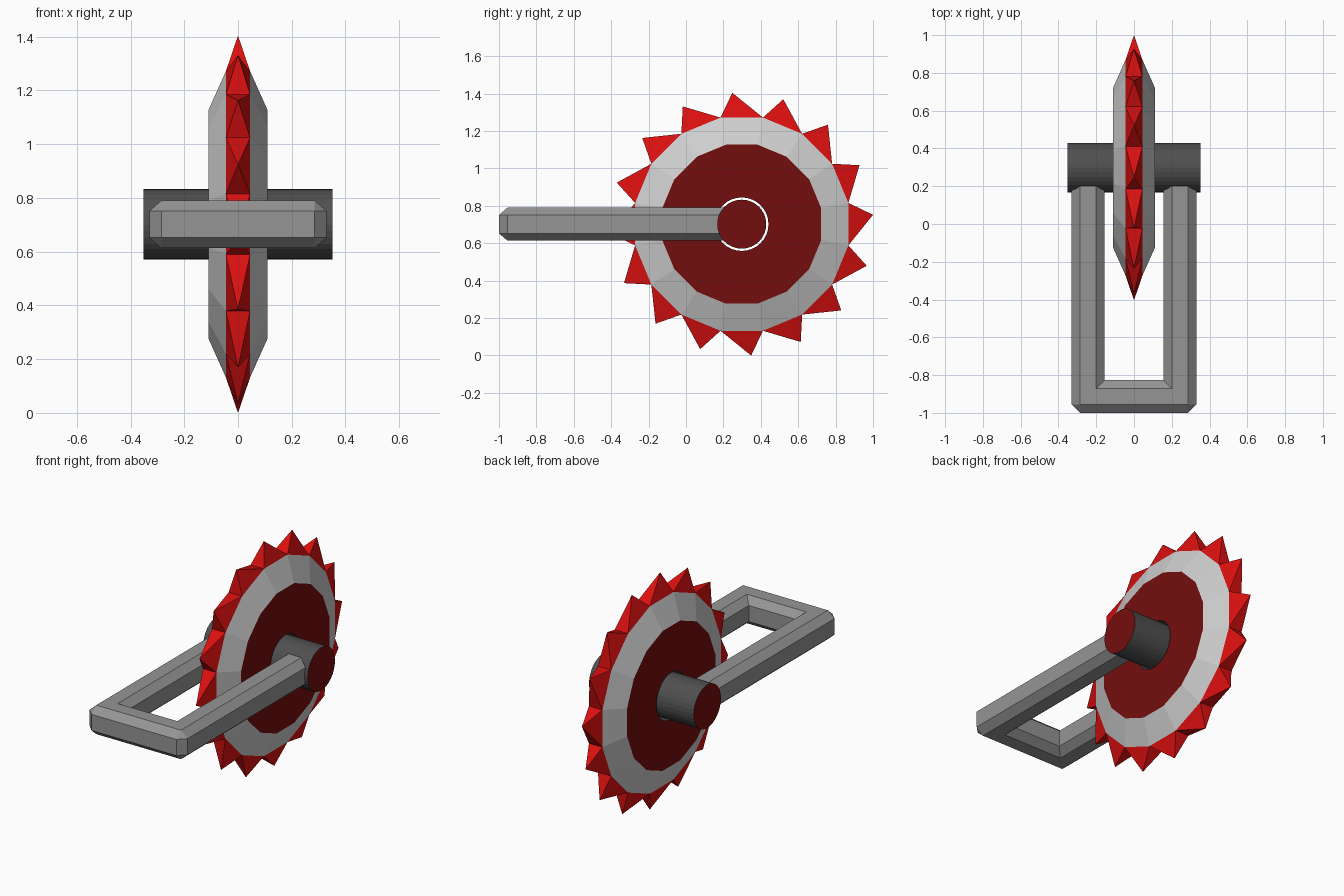
import bpy, bmesh, math

if "Cube" in bpy.data.objects:
    bpy.data.objects.remove(bpy.data.objects["Cube"])

CY, CZ = 0.298, 0.702      # wheel centre
N = 16                     # wheel sides and teeth


def material(name, rgb):
    m = bpy.data.materials.new(name)
    m.diffuse_color = (*rgb, 1)
    m.use_nodes = True
    m.node_tree.nodes["Principled BSDF"].inputs["Base Color"].default_value = m.diffuse_color
    return m


RED = material("bright red", (0.72, 0.005, 0.005))
DARK_RED = material("dark red", (0.175, 0.004, 0.004))
LIGHT = material("light grey", (0.62, 0.62, 0.62))
GREY = material("handle grey", (0.30, 0.30, 0.30))
DARK = material("dark grey", (0.08, 0.08, 0.08))


def finish(bm, name, mats):
    bmesh.ops.remove_doubles(bm, verts=bm.verts, dist=1e-5)
    bmesh.ops.recalc_face_normals(bm, faces=bm.faces)
    mesh = bpy.data.meshes.new(name)
    bm.to_mesh(mesh)
    bm.free()
    for m in mats:
        mesh.materials.append(m)
    ob = bpy.data.objects.new(name, mesh)
    bpy.context.collection.objects.link(ob)
    return ob


def ring(bm, x, r, n, start=0.0):
    """Circle of vertices around the wheel axis."""
    return [bm.verts.new((x, CY + r * math.cos(start + math.tau * i / n),
                          CZ + r * math.sin(start + math.tau * i / n))) for i in range(n)]


def bridge(bm, a, b, mat=0, closed=True):
    n = len(a)
    for i in range(n if closed else n - 1):
        j = (i + 1) % n
        bm.faces.new((a[i], a[j], b[j], b[i])).material_index = mat


# Wheel disc: flat dark red sides, sloped grey shoulders, open hub hole
bm = bmesh.new()
half = math.pi / N
holes, rims = [], []
for side in (-1, 1):
    hole = ring(bm, side * 0.11, 0.143, 2 * N, half)
    inner = ring(bm, side * 0.11, 0.425 / math.cos(half), N, half)
    rim = ring(bm, side * 0.045, 0.57 / math.cos(half), N, half)
    for k in range(N):
        bm.faces.new((inner[k], inner[(k + 1) % N], hole[(2 * k + 2) % (2 * N)],
                      hole[2 * k + 1], hole[2 * k])).material_index = 1
    bridge(bm, inner, rim, 0)
    holes.append(hole)
    rims.append(rim)
bridge(bm, holes[0], holes[1], 2)
bridge(bm, rims[0], rims[1], 3)
finish(bm, "wheel_disc", [LIGHT, DARK_RED, DARK, RED])

# Teeth: leaning pyramids, one on each rim flat
bm = bmesh.new()
left, right = (ring(bm, x, 0.57 / math.cos(half), N, half) for x in (-0.045, 0.045))
tips = ring(bm, 0, 0.704, N, 2 * half + math.radians(4.1))
for k in range(N):
    j = (k + 1) % N
    base = (left[k], left[j], right[j], right[k])
    for i in range(4):
        bm.faces.new((base[i], base[(i + 1) % 4], tips[k]))
finish(bm, "teeth", [RED])

# Axle: cylinder with dark red end caps
bm = bmesh.new()
ends = [ring(bm, x, 0.131, 32) for x in (-0.352, 0.352)]
bridge(bm, ends[0], ends[1], 0)
for e in ends:
    bm.faces.new(e).material_index = 1
finish(bm, "axle", [DARK, DARK_RED])

# Handle: chamfered bar swept around a U with cut outer corners
W, C, H, F = 0.0875, 0.0425, 0.088, 0.049
SECTION = [(W, F), (C, H), (-C, H), (-W, F), (-W, -F), (-C, -H), (C, -H), (W, -F)]
AX, AY = 0.2425, -0.9125
stations = [
    lambda u: (AX + u, 0.25),
    lambda u: (AX + u, AY - min(u, C)),
    lambda u: (AX + min(u, C), AY - u),
]
bm = bmesh.new()
rings = []
for sx, order in ((1, stations), (-1, stations[::-1])):
    for f in order:
        rings.append([bm.verts.new((sx * f(u)[0], f(u)[1], CZ + z)) for u, z in SECTION])
for a, b in zip(rings, rings[1:]):
    bridge(bm, a, b)
bm.faces.new(rings[0])
bm.faces.new(rings[-1])
finish(bm, "handle", [GREY])
